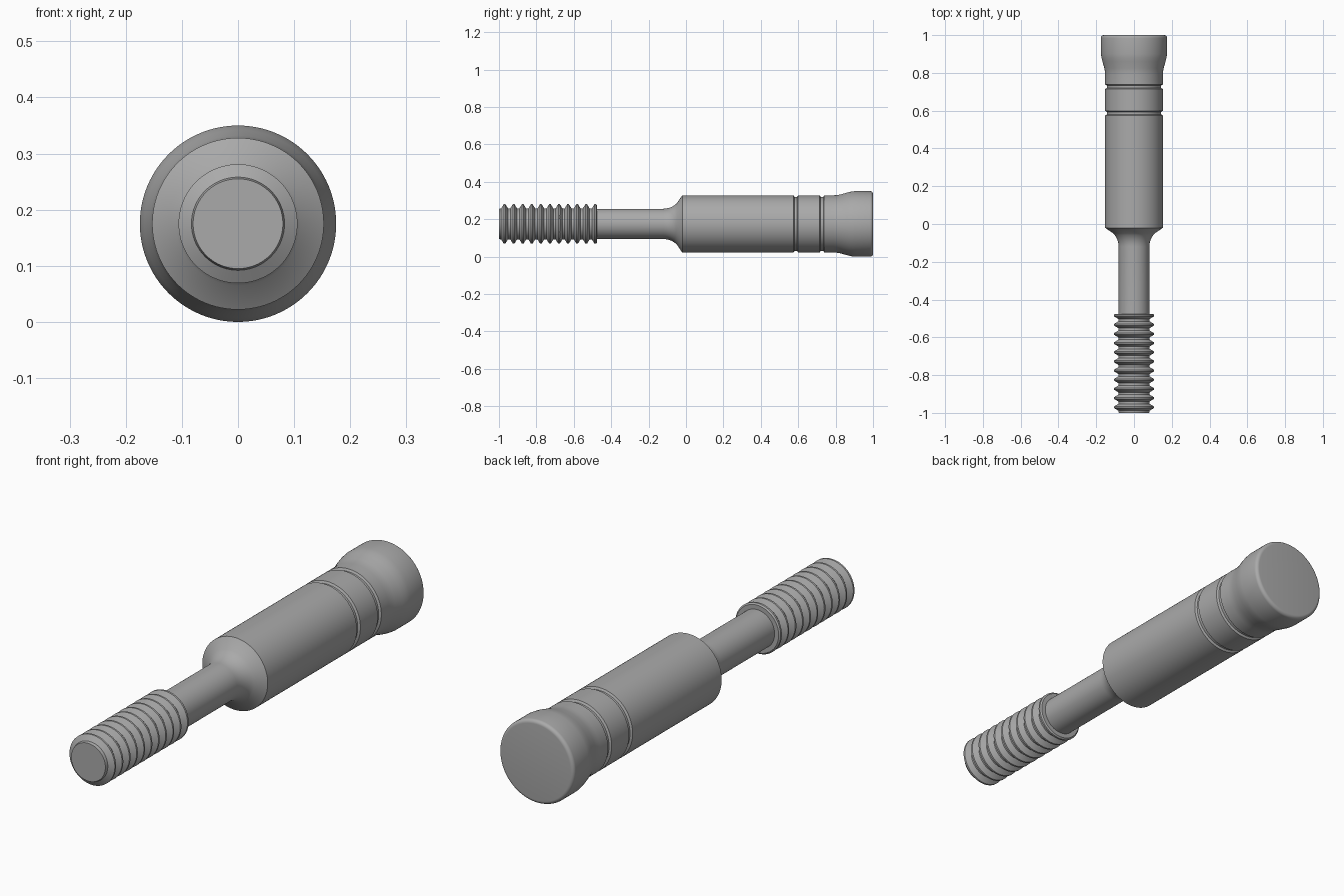
import bpy
import bmesh
from math import sin, cos, pi, radians

RADIUS = 0.175     # largest radius, also the height of the axis
SIDES = 96

cube = bpy.data.objects.get("Cube")
if cube:
    bpy.data.objects.remove(cube, do_unlink=True)

steel = bpy.data.materials.new("grey_steel")
steel.use_nodes = True
steel.diffuse_color = (0.4, 0.4, 0.4, 1)
steel.node_tree.nodes["Principled BSDF"].inputs["Base Color"].default_value = (0.4, 0.4, 0.4, 1)


def lathe(name, profile):
    """Turn a (y, radius) profile round the long axis; radius 0 closes an end."""
    bm = bmesh.new()
    verts = [bm.verts.new((0, y, RADIUS + r)) for y, r in profile]
    edges = [bm.edges.new(pair) for pair in zip(verts, verts[1:])]
    bmesh.ops.spin(bm, geom=verts + edges, cent=(0, 0, RADIUS), axis=(0, 1, 0),
                   angle=2 * pi, steps=SIDES, use_duplicate=False)
    bmesh.ops.remove_doubles(bm, verts=bm.verts, dist=0.00005)
    bmesh.ops.recalc_face_normals(bm, faces=bm.faces)
    mesh = bpy.data.meshes.new(name)
    bm.to_mesh(mesh)
    bm.free()
    mesh.materials.append(steel)
    obj = bpy.data.objects.new(name, mesh)
    bpy.context.collection.objects.link(obj)
    bpy.ops.object.select_all(action='DESELECT')
    obj.select_set(True)
    bpy.context.view_layer.objects.active = obj
    bpy.ops.object.shade_smooth_by_angle(angle=radians(28))
    return obj


def arc(y, r, size, start, end, steps=6):
    """Rounded corner of a profile, centred on (y, r)."""
    angles = [radians(start + (end - start) * i / steps) for i in range(steps + 1)]
    return [(y + size * cos(a), r + size * sin(a)) for a in angles]


# Threaded end: evenly spaced ridges with narrow crests and roots
PITCH = 0.0485
thread = [(-1, 0), (-1, 0.08), (-0.99, 0.083)]
for i in range(11):
    y = -0.97 + i * PITCH
    thread += [(y - 0.018, 0.083), (y - 0.004, 0.106), (y + 0.004, 0.106)]
    if i < 10:
        thread.append((y + 0.018, 0.083))
thread += [(-0.476, 0.1), (-0.476, 0.081)]
lathe("threaded_end", thread)

# Plain shank, blending into the conical shoulder
shank = [(-0.476, 0.081)] + arc(-0.12, 0.181, 0.1, 270, 315) + [(-0.02, 0.153)]
lathe("shank_and_shoulder", shank)

# Straight body
lathe("body", [(-0.02, 0.153), (0.575, 0.153)])

# Two shallow grooves with a band between them
for label, y in (("front_groove", 0.575), ("rear_groove", 0.715)):
    lathe(label, [(y, 0.153), (y + 0.005, 0.144), (y + 0.019, 0.144), (y + 0.024, 0.153)])
lathe("band", [(0.599, 0.153), (0.715, 0.153)])

# Flared head with a rounded rim and flat end
head = [(0.739, 0.153), (0.79, 0.153), (0.806, 0.154), (0.825, 0.157),
        (0.86, 0.167), (0.88, 0.172), (0.9, RADIUS)]
head += arc(0.985, RADIUS - 0.015, 0.015, 90, 0) + [(1, 0)]
lathe("flared_head", head)
